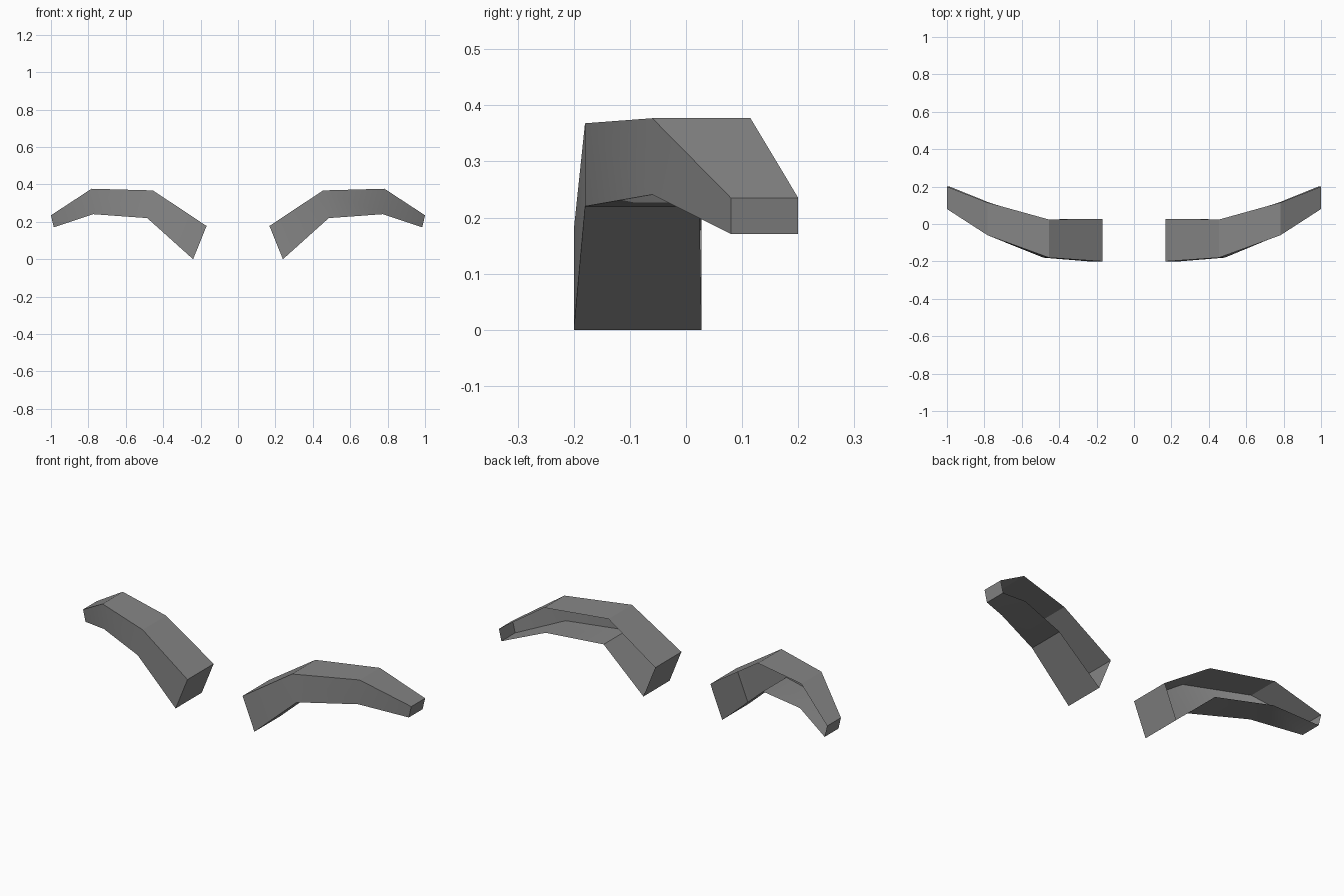
import bpy
import bmesh

cube = bpy.data.objects.get("Cube")
if cube:
    bpy.data.objects.remove(cube, do_unlink=True)

grey = bpy.data.materials.new("mid_grey")
grey.use_nodes = True
colour = (0.24, 0.24, 0.24, 1)
grey.diffuse_color = colour
grey.node_tree.nodes["Principled BSDF"].inputs["Base Color"].default_value = colour

# Cross-sections, inner to outer: top (x, z), bottom (x, z), front y, back y
SECTIONS = [
    ((0.168, 0.178), (0.24, 0.0), -0.2, 0.028),
    ((0.455, 0.368), (0.485, 0.22), -0.18, 0.024),
    ((0.783, 0.377), (0.775, 0.241), -0.06, 0.115),
    ((1.0, 0.235), (0.985, 0.171), 0.08, 0.2),
]


def build_brow(name, side):
    """Bent box shell, capped at both ends and open at the back."""
    bm = bmesh.new()
    rings = []
    for (tx, tz), (bx, bz), front, back in SECTIONS:
        corners = [(tx, back, tz), (tx, front, tz), (bx, front, bz), (bx, back, bz)]
        rings.append([bm.verts.new((side * x, y, z)) for x, y, z in corners])

    # Top, front and bottom strips
    faces = []
    for a, b in zip(rings, rings[1:]):
        for i in range(3):
            faces.append((a[i], a[i + 1], b[i + 1], b[i]))
    # End caps
    faces += [rings[0][::-1], rings[-1]]
    for f in faces:
        bm.faces.new(f if side > 0 else f[::-1])

    mesh = bpy.data.meshes.new(name)
    bm.to_mesh(mesh)
    bm.free()
    mesh.materials.append(grey)
    obj = bpy.data.objects.new(name, mesh)
    bpy.context.collection.objects.link(obj)
    return obj


brows = [build_brow("left_brow", 1), build_brow("right_brow", -1)]

# Soften the curved front, keep the corners crisp
bpy.ops.object.select_all(action="DESELECT")
for brow in brows:
    brow.select_set(True)
bpy.context.view_layer.objects.active = brows[0]
bpy.ops.object.shade_smooth_by_angle(angle=0.55)
